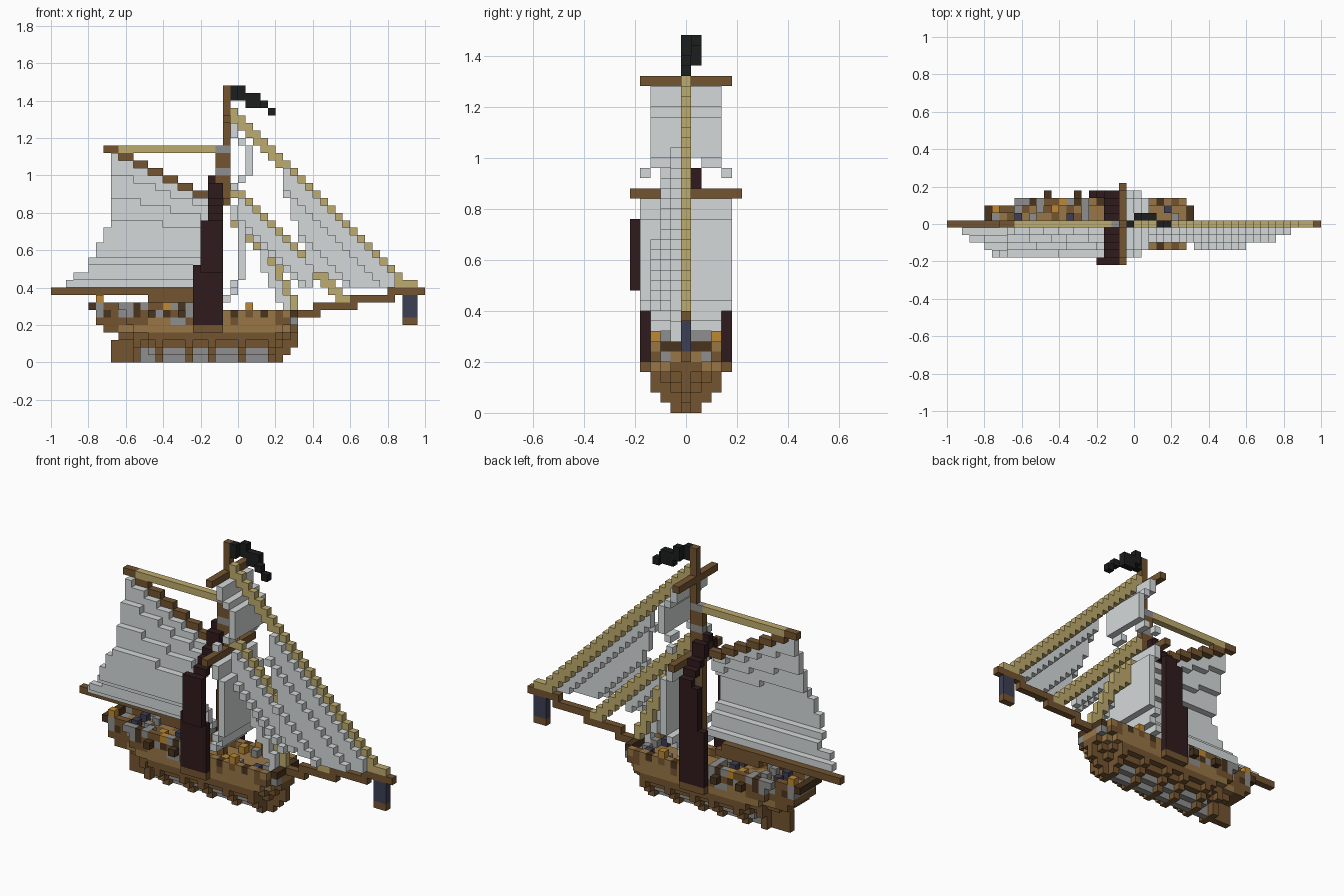
import bpy, bmesh
from mathutils import Vector

if "Cube" in bpy.data.objects:
    bpy.data.objects.remove(bpy.data.objects["Cube"])

U = 0.04          # block size
PALETTE = {       # display colours
    "brown_wood": (116, 85, 48), "light_wood": (152, 118, 70), "dark_wood": (72, 51, 29),
    "tan_rope": (190, 171, 110), "sail_cloth": (212, 217, 217), "maroon_shroud": (48, 27, 28),
    "black_cloth": (28, 29, 29), "orange_brass": (188, 136, 50), "navy_glass": (61, 63, 84),
    "grey_iron": (143, 143, 142)}
NAMES = list(PALETTE)
BROWN, LIGHT, DARK, TAN, SAIL, MAROON, BLACK, ORANGE, NAVY, GREY = range(len(NAMES))


def linear(v):
    v /= 255
    return v / 12.92 if v <= 0.04045 else ((v + 0.055) / 1.055) ** 2.4


materials = []
for name, rgb in PALETTE.items():
    m = bpy.data.materials.new(name)
    m.use_nodes = True
    col = [linear(c) for c in rgb] + [1]
    m.diffuse_color = col
    bsdf = m.node_tree.nodes["Principled BSDF"]
    bsdf.inputs["Base Color"].default_value = col
    bsdf.inputs["Roughness"].default_value = 0.9
    materials.append(m)


def block(i, k, j=0, color=BROWN, ni=1, nk=1):
    """A run of cells: i along the ship, j across, k up."""
    return {(a, j, c): color for a in range(i, i + ni) for c in range(k, k + nk)}


def build(name, cells):
    """Turn a set of cells into a mesh of their exposed faces."""
    bm = bmesh.new()
    verts = {}
    for cell, color in cells.items():
        for axis in range(3):
            for side in (0, 1):
                near = list(cell)
                near[axis] += 2 * side - 1
                if tuple(near) in cells:
                    continue
                ring = []
                for p, q in ((0, 0), (1, 0), (1, 1), (0, 1)):
                    c = list(cell)
                    c[axis] += side
                    c[(axis + 1) % 3] += p
                    c[(axis + 2) % 3] += q
                    c = tuple(c)
                    if c not in verts:
                        verts[c] = bm.verts.new(Vector(c) * U - Vector((1, U / 2, 0)))
                    ring.append(verts[c])
                face = bm.faces.new(ring if side else ring[::-1])
                face.material_index = color
    mesh = bpy.data.meshes.new(name)
    bm.to_mesh(mesh)
    bm.free()
    for m in materials:
        mesh.materials.append(m)
    bpy.context.collection.objects.link(bpy.data.objects.new(name, mesh))


# Hull: one stepped slab per level, (first, last, half width)
LEVELS = [(9, 30, 1), (9, 31, 2), (9, 32, 3), (9, 32, 3), (7, 32, 3), (6, 32, 3), (6, 32, 3), (5, 18, 3)]
RIBS = (11, 14, 18, 21, 25, 29)


def half_width(i, k):
    first, last, w = LEVELS[k]
    if k < 4:
        h = max(0, min(w, (i - first) // 2 + k // 2, last - i))
        # Planking sits one block inside the ribs
        return max(0, h - 1) if k < 3 and i not in RIBS else h
    bow = w if k == 7 else last - i + (2 if k > 4 else 1)
    return min(w, 2 + (i - first) // 4, bow)


hull, bulwark = {}, {}
for k, (first, last, w) in enumerate(LEVELS):
    for i in range(first, last + 1):
        h = half_width(i, k)
        for j in range(-h, h + 1):
            edge = abs(j) == h or i == first
            if k < 2:
                hull[i, j, k] = GREY if i not in RIBS and 11 < i < 29 else BROWN
            elif k < 4:
                hull[i, j, k] = BROWN
            elif k == 4:
                hull[i, j, k] = LIGHT if 8 < i < 32 else BROWN
            elif k == 5:
                iron = edge and i in (16, 17, 20, 32)
                hull[i, j, k] = GREY if iron else LIGHT if 12 < i < 31 and i % 6 or not edge else BROWN
            elif k == 6 and (edge or i == last):
                bulwark[i, j, k] = ((BROWN, GREY, GREY, DARK) if i < 19 else (DARK, LIGHT, BROWN, LIGHT))[i % 4]
            elif k == 6 and i < 19:
                bulwark[i, j, k] = LIGHT if (i + abs(j)) % 3 else BROWN
            elif k == 7 and edge:
                bulwark[i, j, k] = ORANGE if i == 15 else (BROWN, GREY, GREY, DARK, GREY, BROWN)[(i - 8) % 6]
build("hull", hull)
build("bulwark", bulwark)
build("rudder", block(8, 0, nk=3))

# Rails, cannons and gear on both sides
channels, cannons, gear = {}, {}, {}
for s in (-1, 1):
    channels |= block(19, 4, 4 * s, BROWN, 4)
    for i in (13, 17):
        cannons |= block(i, 6, 4 * s, DARK)
    for i, k, j, color in ((29, 6, 2, NAVY), (26, 6, 2, GREY), (26, 7, 3, ORANGE), (30, 6, 1, GREY),
                           (6, 8, 2, ORANGE), (9, 7, 1, NAVY), (12, 7, 2, GREY), (18, 7, 2, GREY),
                           (18, 7, 1, GREY), (16, 7, 1, NAVY), (11, 7, 1, GREY), (14, 7, 2, ORANGE),
                           (24, 6, 2, ORANGE)):
        gear |= block(i, k, j * s, color)
build("shroud_channels", channels)
build("cannons", cannons)
build("deck_gear", gear)

# Bowsprit and hanging lantern
bowsprit = block(33, 6, ni=3) | block(35, 7, ni=6) | block(40, 8, ni=6) | block(45, 9, ni=5)
build("bowsprit", bowsprit)
build("lantern", block(47, 6, 0, NAVY, 2, 3) | block(47, 5, 0, BROWN, 2))

# Mast with iron bands, and the two yards
mast = block(22, 6, nk=23) | block(23, 21, nk=16)
mast |= block(22, 28, 0, GREY, 2) | block(22, 25, 0, GREY, 2)
build("mast", mast)
for name, k, reach in (("lower_yard", 21, 5), ("upper_yard", 32, 4)):
    build(name, {(23, j, k): BROWN for j in range(-reach, reach + 1)})

# Boom, stepped gaff and gaff rope
build("boom", block(0, 9, ni=19) | block(13, 8, ni=7))
gaff = {}
for n in range(7):
    gaff |= block(7 + 2 * n, 28 - n, ni=2)
build("gaff", gaff)
build("gaff_rope", block(9, 28, 0, TAN, 13))

# Shrouds curving from the hull sides in to the mast
shrouds = {}
for s in (-1, 1):
    for k in range(5, 25):
        first = 19 if k < 13 else 20 if k < 19 else 21
        for i in range(first, 23 if k < 24 else 22):
            bulge = 5 if s < 0 and 12 <= k < 19 and i > 19 else 4
            j = {20: 3, 21: 2, 22: 1, 23: 1, 24: 0}.get(k, bulge)
            shrouds[i, s * j, k] = MAROON
build("shrouds", shrouds)

# Gaff sail bulging to one side in stepped folds
gaff_sail = {}
for k in range(10, 28):
    left = min(8, k - 8 if k < 12 else k // 2 - 1)
    for i in range(left, 22):
        if k < 28 - max(0, (i - 7) // 2):
            folds = sum(k < top - slope * (i - 8) for top, slope in ((25, 0.38), (22, 0.25), (19, 0.15)))
            gaff_sail[i, -min(1 + folds, max(1, (k - 8) * 2 // 3)), k] = SAIL
build("gaff_sail", gaff_sail)

# Square sails bellied forward
lower_sail, upper_sail = {}, {}
for k in range(8, 21):
    i = 23 if k == 8 else 24 if k < 11 or k > 18 else 25
    w = 3 if k < 10 else 4
    for j in range(-w, w + 1):
        lower_sail[i, j, k] = SAIL
for k in range(23, 32):
    i = 24 if k in (23, 30, 31) else 25 if k in (24, 29) else 26
    for j in range(-4, 5):
        if (k == 23 and abs(j) == 4) or (k == 24 and abs(j) in (2, 3)) or (k > 24 and abs(j) < 4):
            upper_sail[i, j, k] = SAIL
build("lower_square_sail", lower_sail)
build("upper_square_sail", upper_sail)


# Stays running forward from the mast
def stay(name, first, last, top, floor, thick=2):
    cells = {}
    for i in range(first, last + 1):
        for k in range(top(i) - thick + 1, top(i) + 1):
            cells[i, 0, max(floor, k)] = TAN
    build(name, cells)


def inner_top(i):
    return 44 - i if i <= 28 else 16 - 2 * (i - 28)


stay("outer_stay", 24, 48, lambda i: 57 - i, 10)
stay("middle_stay", 24, 39, lambda i: 47 - i, 8)
stay("inner_stay", 24, 32, inner_top, 7, 3)

# Headsails hanging in stepped folds below the stays
outer_jib, middle_jib, inner_jib = {}, {}, {}
for k in range(10, 26):
    for i in range(31 + int((25 - k) * 0.3), 46):
        d = 57 - i - k
        if d >= 1 and k >= 13 - (i - 33) // 2:
            outer_jib[i, -1 if d < 4 else -2 if d < 8 else -3, k] = SAIL
for i in range(25, 35):
    for d in range(1, 5):
        if 47 - i - d >= 10:
            middle_jib[i, -1 if d < 4 else -2, 47 - i - d] = SAIL
for i in range(28, 32):
    for d in range(2, 5):
        inner_jib[i, -1, inner_top(i) - d] = SAIL
build("outer_jib", outer_jib)
build("middle_jib", middle_jib)
build("inner_jib", inner_jib)

# Waving flag
flag = block(24, 35, 0, BLACK, 1, 2) | block(25, 35, 1, BLACK, 1, 2) | block(26, 34, 1, BLACK, 2, 2)
flag |= block(28, 34, 0, BLACK) | block(29, 33, 0, BLACK)
build("flag", flag)
